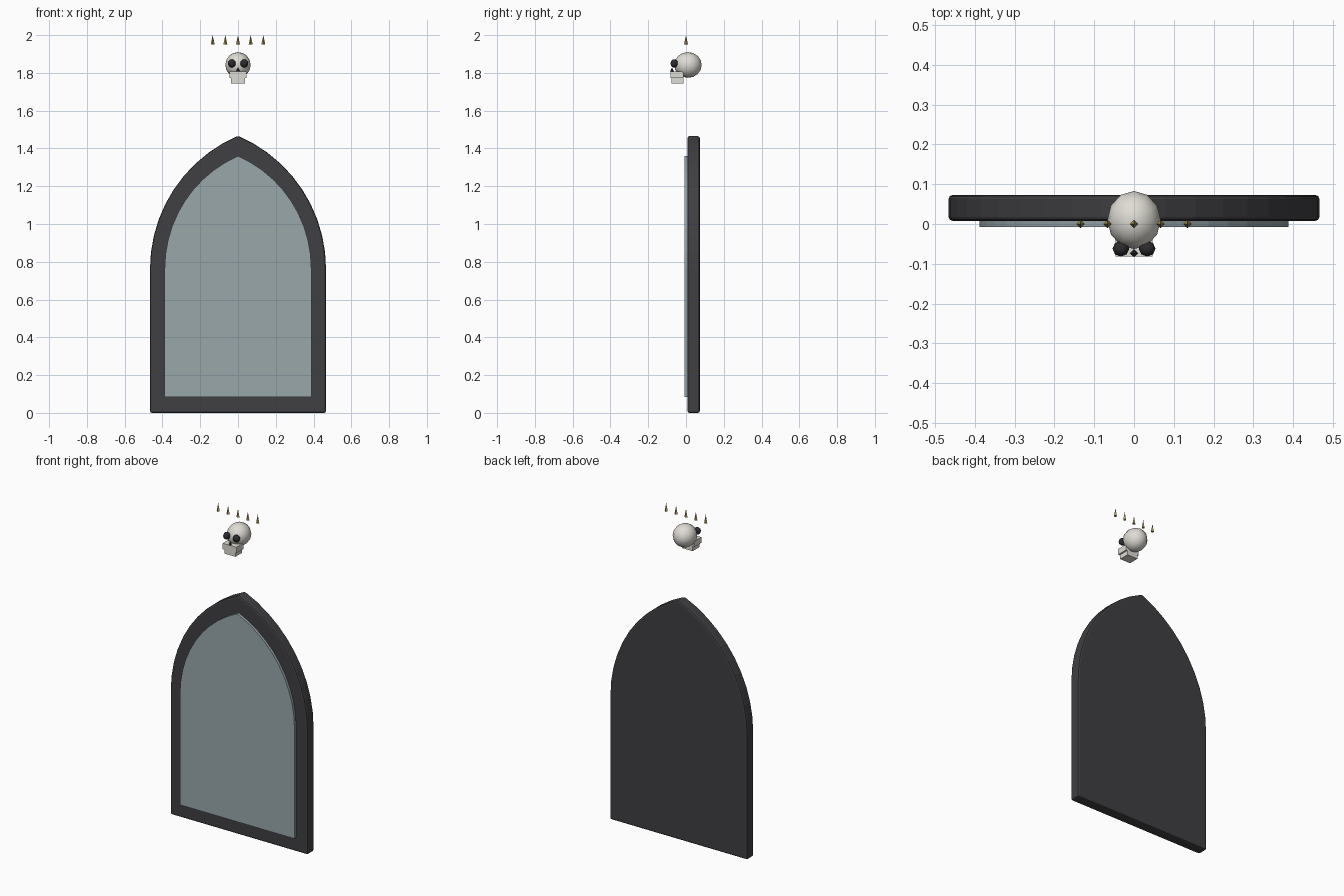
import bpy, bmesh, math
from mathutils import Matrix

if "Cube" in bpy.data.objects:
    bpy.data.objects.remove(bpy.data.objects["Cube"])


def material(name, rgb):
    m = bpy.data.materials.new(name)
    m.diffuse_color = (*rgb, 1)
    m.use_nodes = True
    m.node_tree.nodes["Principled BSDF"].inputs["Base Color"].default_value = m.diffuse_color
    return m


IRON = material("iron", (0.05, 0.05, 0.056))
GLASS = material("glass", (0.32, 0.39, 0.41))
BONE = material("bone", (0.74, 0.72, 0.66))
DARK = material("dark", (0.025, 0.025, 0.028))
GOLD = material("gold", (0.42, 0.32, 0.1))


def finish(bm, name, mat, smooth=None):
    bmesh.ops.recalc_face_normals(bm, faces=bm.faces)
    me = bpy.data.meshes.new(name)
    bm.to_mesh(me)
    bm.free()
    ob = bpy.data.objects.new(name, me)
    bpy.context.collection.objects.link(ob)
    me.materials.append(mat)
    if smooth:
        bpy.ops.object.select_all(action='DESELECT')
        bpy.context.view_layer.objects.active = ob
        ob.select_set(True)
        bpy.ops.object.shade_smooth_by_angle(angle=math.radians(smooth))
    return ob


def place(loc, scale=(1, 1, 1)):
    return Matrix.Translation(loc) @ Matrix.Diagonal((*scale, 1))


def gothic_slab(name, mat, w, z0, spring, apex, y0, y1, n=10):
    """Pointed-arch plate: each side is an arc centred on the spring line."""
    h = apex - spring
    c = (h * h - w * w) / (2 * w)
    r = w + c
    end = math.atan2(h, c)
    right = [(r * math.cos(end * i / n) - c, spring + r * math.sin(end * i / n))
             for i in range(n)]
    outline = [(w, z0)] + right + [(0, apex)]
    outline += [(-x, z) for x, z in reversed(right)] + [(-w, z0)]
    bm = bmesh.new()
    face = bm.faces.new([bm.verts.new((x, y0, z)) for x, z in outline])
    ext = bmesh.ops.extrude_face_region(bm, geom=[face])["geom"]
    bmesh.ops.translate(bm, vec=(0, y1 - y0, 0),
                        verts=[v for v in ext if isinstance(v, bmesh.types.BMVert)])
    return finish(bm, name, mat)


def ball(name, mat, loc, size, seg, rings):
    bm = bmesh.new()
    bmesh.ops.create_uvsphere(bm, u_segments=seg, v_segments=rings, radius=1,
                              matrix=place(loc, size))
    return finish(bm, name, mat, 60)


def box(name, mat, x, y0, y1, z0, z1):
    bm = bmesh.new()
    bmesh.ops.create_cube(bm, size=1, matrix=place((0, (y0 + y1) / 2, (z0 + z1) / 2),
                                                   (2 * x, y1 - y0, z1 - z0)))
    return finish(bm, name, mat)


def cone(name, mat, loc, r, h, sides):
    bm = bmesh.new()
    bmesh.ops.create_cone(bm, cap_ends=True, segments=sides, radius1=r, radius2=0,
                          depth=h, matrix=place(loc))
    return finish(bm, name, mat)


# Mirror: solid backing frame with softened rim, glass plate on its front
frame = gothic_slab("mirror_frame", IRON, 0.466, 0.003, 0.765, 1.47, 0.008, 0.073)
frame.location.z = -0.003
bev = frame.modifiers.new("bevel", 'BEVEL')
bev.width, bev.segments = 0.01, 2
gothic_slab("mirror_glass", GLASS, 0.388, 0.085, 0.765, 1.36, -0.008, 0.012)

# Skull above the mirror
ball("cranium", BONE, (0, 0.01, 1.842), (0.067, 0.073, 0.068), 12, 8)
for side in (-1, 1):
    ball("eye_socket", DARK, (side * 0.033, -0.062, 1.85), (0.021, 0.02, 0.022), 8, 6)
cone("nose_hole", DARK, (0, -0.074, 1.819), 0.01, 0.022, 4)
box("upper_jaw", BONE, 0.046, -0.082, -0.014, 1.772, 1.808)
box("lower_jaw", BONE, 0.036, -0.077, -0.013, 1.745, 1.772)

# Row of small crown spikes
for i in range(-2, 3):
    cone("crown_spike", GOLD, (i * 0.067, 0, 1.975), 0.0105, 0.05, 4)
